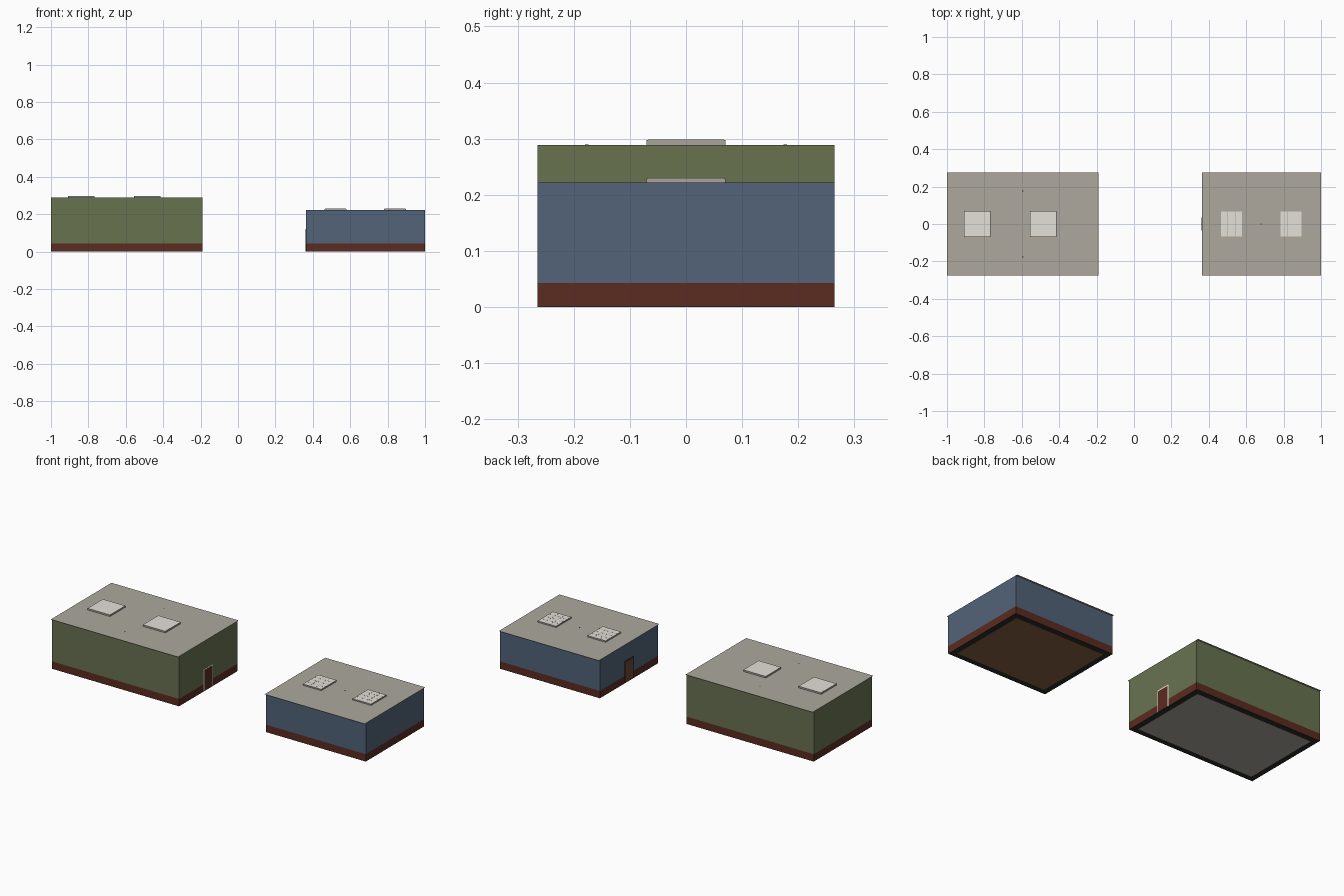
import bpy

cube = bpy.data.objects.get("Cube")
if cube:
    bpy.data.objects.remove(cube, do_unlink=True)


def srgb(hexcode):
    vals = [int(hexcode[i:i + 2], 16) / 255 for i in (0, 2, 4)]
    return [v / 12.92 if v < 0.04 else ((v + 0.055) / 1.055) ** 2.4 for v in vals] + [1]


def material(name, hexcode):
    m = bpy.data.materials.new(name)
    m.use_nodes = True
    m.diffuse_color = srgb(hexcode)
    m.node_tree.nodes["Principled BSDF"].inputs["Base Color"].default_value = srgb(hexcode)
    return m


GREEN = material("green wall", "687250")
BLUE = material("blue wall", "526379")
BRICK = material("red brick", "5b2b20")
ROOF = material("roof gravel", "ada99e")
PANE = material("pale skylight", "e4e1d9")
FRAME = material("grey frame", "a8a59c")
DARK = material("dark trim", "2b2a28")
CONCRETE = material("concrete floor", "aaa69c")
WOOD = material("brown floor", "876042")
DOOR = material("brown door", "6e4530")


def box(name, x, y, z, mat):
    """Box from (min, max) pairs on each axis."""
    verts = [(a, b, c) for a in x for b in y for c in z]
    faces = [(0, 1, 3, 2), (4, 6, 7, 5), (0, 4, 5, 1), (2, 3, 7, 6), (0, 2, 6, 4), (1, 5, 7, 3)]
    me = bpy.data.meshes.new(name)
    me.from_pydata(verts, [], faces)
    me.materials.append(mat)
    ob = bpy.data.objects.new(name, me)
    bpy.context.collection.objects.link(ob)


def sym(h):
    return (-h, h)


D, EAVE, BAND, INSET = 0.265, 0.276, 0.043, 0.033


def building(name, x0, x1, top, wall, floor, door_x, out, door, frame):
    # Walls, brick base, thin roof sheet with eaves, and floor
    box(name + "_base", (x0, x1), sym(D), (0.001, BAND), BRICK)
    box(name + "_walls", (x0, x1), sym(D), (BAND, top - 0.0004), wall)
    box(name + "_roof", (x0, x1), sym(EAVE), (top - 0.0004, top), ROOF)
    box(name + "_footing", (x0, x1), sym(D), (0.0005, 0.001), DARK)
    box(name + "_floor", (x0 + INSET, x1 - INSET), sym(D - INSET), (0, 0.0005), floor)

    # Door on its surround, on the wall facing along out
    for part, half, height, depth, mat in (("_door_surround", 0.043, 0.128, 0.0006, frame),
                                           ("_door", 0.036, 0.121, 0.0012, door)):
        x = sorted((door_x, door_x + out * depth))
        box(name + part, x, sym(half), (0.001, height), mat)


def skylight(name, x0, x1, z, height, bars):
    top = z + height
    box(name + "_curb", (x0, x1), sym(0.07), (z, top), FRAME)
    e = 0.002
    box(name + "_pane", (x0 + e, x1 - e), sym(0.07 - e), (top, top + 0.0003), PANE)
    if bars:
        # Glazing bars
        w = 0.001
        zb = (top + 0.0003, top + 0.0006)
        for f in (1 / 3, 2 / 3):
            c = x0 + (x1 - x0) * f
            box(name + "_bar", (c - w, c + w), sym(0.068), zb, FRAME)
        for c in (-0.035, 0, 0.035):
            box(name + "_bar", (x0 + e, x1 - e), (c - w, c + w), zb, FRAME)


building("green_hall", -1, -0.19, 0.289, GREEN, CONCRETE, -0.19, 1, BRICK, PANE)
building("blue_hall", 0.363, 1, 0.222, BLUE, WOOD, 0.363, -1, DOOR, DARK)

for x0 in (-0.91, -0.557):
    skylight("green_skylight", x0, x0 + 0.143, 0.289, 0.009, False)
for x0 in (0.463, 0.78):
    skylight("blue_skylight", x0, x0 + 0.117, 0.222, 0.0075, True)

# Small roof vents
for x, y, z in ((-0.595, 0.177, 0.289), (-0.595, -0.177, 0.289), (0.68, 0, 0.222)):
    box("roof_vent", (x - 0.003, x + 0.003), (y - 0.003, y + 0.003), (z, z + 0.0005), DARK)
